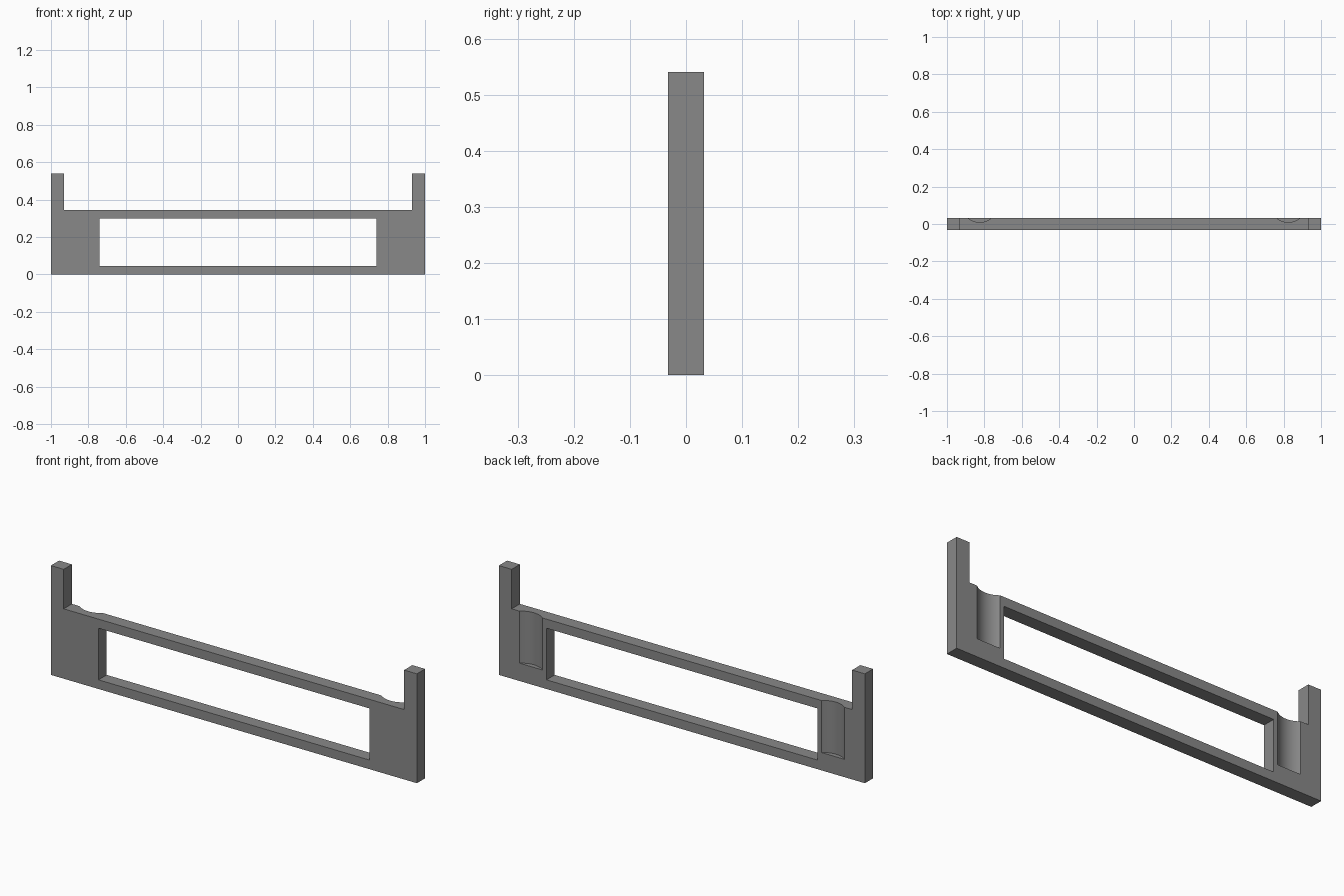
import bpy
import bmesh
import math

if "Cube" in bpy.data.objects:
    bpy.data.objects.remove(bpy.data.objects["Cube"])

HALF_Y = 0.032      # half thickness of the plate
BODY_TOP = 0.345    # height of the body between the posts

grey = bpy.data.materials.new("mid_grey")
grey.diffuse_color = (0.25, 0.25, 0.25, 1)
grey.use_nodes = True
grey.node_tree.nodes["Principled BSDF"].inputs["Base Color"].default_value = grey.diffuse_color


def prism(name, outline, depth):
    """Extrude a closed outline of 3D points along the vector depth."""
    bm = bmesh.new()
    face = bm.faces.new([bm.verts.new(p) for p in outline])
    new = bmesh.ops.extrude_face_region(bm, geom=[face])["geom"]
    bmesh.ops.translate(bm, vec=depth,
                        verts=[v for v in new if isinstance(v, bmesh.types.BMVert)])
    bmesh.ops.recalc_face_normals(bm, faces=bm.faces)
    mesh = bpy.data.meshes.new(name)
    bm.to_mesh(mesh)
    bm.free()
    mesh.materials.append(grey)
    obj = bpy.data.objects.new(name, mesh)
    bpy.context.collection.objects.link(obj)
    return obj


def cut(target, cutter):
    """Subtract the cutter from the target, then remove it."""
    mod = target.modifiers.new("cut", "BOOLEAN")
    mod.operation = "DIFFERENCE"
    mod.solver = "EXACT"
    mod.object = cutter
    bpy.context.view_layer.objects.active = target
    bpy.ops.object.modifier_apply(modifier=mod.name)
    bpy.data.objects.remove(cutter)


# Plate with an upright post at each end
half = [(1, 0), (1, 0.54), (0.93, 0.54), (0.93, BODY_TOP)]
profile = half + [(-x, z) for x, z in reversed(half)]
frame = prism("bracket_frame", [(x, -HALF_Y, z) for x, z in profile],
              (0, 2 * HALF_Y, 0))

# Long rectangular opening
window = [(-0.74, 0.045), (0.74, 0.045), (0.74, 0.30), (-0.74, 0.30)]
cut(frame, prism("opening_cutter", [(x, -0.1, z) for x, z in window], (0, 0.2, 0)))

# Shallow round grooves in the back, open at the top
radius, depth, sides = 0.098, 0.023, 64
centre_y = HALF_Y - depth + radius
for side in (-1, 1):
    circle = [(side * 0.825 + radius * math.cos(math.tau * i / sides),
               centre_y + radius * math.sin(math.tau * i / sides), 0.088)
              for i in range(sides)]
    cut(frame, prism("groove_cutter", circle, (0, 0, 0.4)))

# Smooth the grooves and keep the straight edges sharp
bpy.ops.object.select_all(action="DESELECT")
frame.select_set(True)
bpy.context.view_layer.objects.active = frame
bpy.ops.object.shade_smooth_by_angle(angle=math.radians(20))
